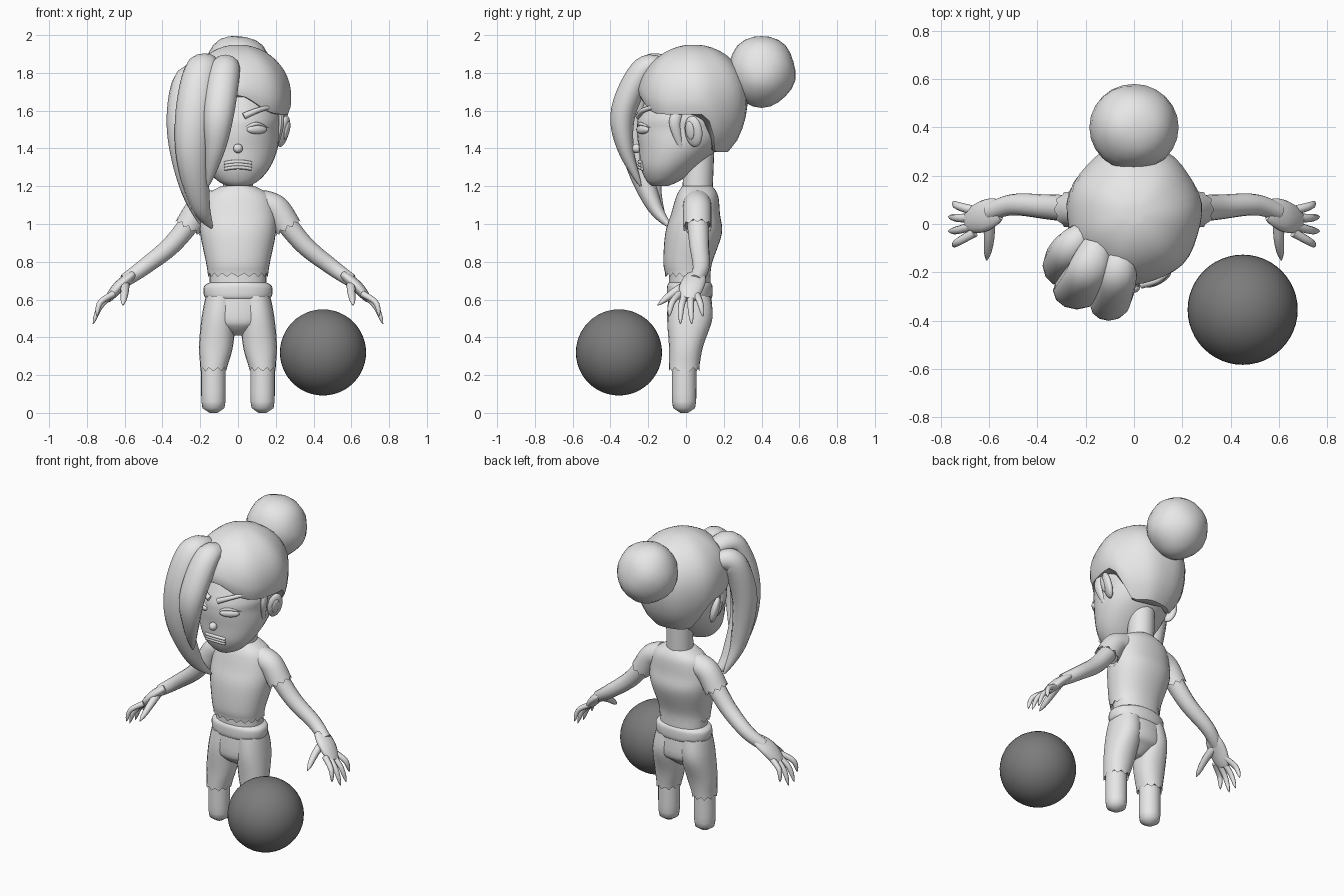
import bpy, bmesh, math
from mathutils import Vector, Matrix, Euler

if "Cube" in bpy.data.objects:
    bpy.data.objects.remove(bpy.data.objects["Cube"])


def material(name, value):
    mat = bpy.data.materials.new(name)
    mat.use_nodes = True
    colour = (value, value, value, 1)
    mat.diffuse_color = colour
    mat.node_tree.nodes["Principled BSDF"].inputs["Base Color"].default_value = colour
    return mat


LIGHT = material("light grey", .8)
DARK = material("dark grey", .2)
X, Y, Z = Vector((1, 0, 0)), Vector((0, 1, 0)), Vector((0, 0, 1))
TOOTH = .02


def finish(name, bm, mat=LIGHT, mirror=False):
    bmesh.ops.recalc_face_normals(bm, faces=bm.faces[:])
    mesh = bpy.data.meshes.new(name)
    bm.to_mesh(mesh)
    bm.free()
    mesh.materials.append(mat)
    mesh.shade_smooth()
    mesh.set_sharp_from_angle(angle=math.radians(50))
    obj = bpy.data.objects.new(name, mesh)
    bpy.context.scene.collection.objects.link(obj)
    if mirror:
        obj.modifiers.new("Mirror", 'MIRROR').use_mirror_merge = False


def spline(rows, steps):
    """Catmull-Rom resampling of rows of numbers."""
    rows = [tuple(row) for row in rows]
    padded = [rows[0]] + rows + [rows[-1]]
    result = []
    for quad in zip(padded, padded[1:], padded[2:], padded[3:]):
        for k in range(steps):
            t = k / steps
            result.append([q + t / 2 * (r - p + t * (2*p - 5*q + 4*r - s + t * (3*(q - r) + s - p)))
                           for p, q, r, s in zip(*quad)])
    return result + [list(rows[-1])]


def section(centre, u, v, width, depth, sides, power=2):
    """Ellipse, or a squarer oval for a higher power."""
    ring = []
    for i in range(sides):
        angle = math.tau * i / sides
        c, s = (math.copysign(abs(f) ** (2 / power), f) for f in (math.cos(angle), math.sin(angle)))
        ring.append(centre + u * c * width + v * s * depth)
    return ring


def add_hem(rings, along):
    """Cut the last ring into teeth and tuck the cloth back inside."""
    middle = sum(rings[-1], Vector()) / len(rings[-1])
    rings[-1] = [p + along * TOOTH * (i % 2) for i, p in enumerate(rings[-1])]
    rings.append([p.lerp(middle, .1) - along * TOOTH for p in rings[-1]])


def skin(name, rings, mirror=False):
    bm = bmesh.new()
    rings = [[bm.verts.new(p) for p in ring] for ring in rings]
    for low, high in zip(rings, rings[1:]):
        for i in range(len(low)):
            bm.faces.new((low[i - 1], low[i], high[i], high[i - 1]))
    bm.faces.new(rings[0])
    bm.faces.new(rings[-1])
    finish(name, bm, mirror=mirror)


# Rules for how a tube's radius changes along its length
def even(t):
    return 1


def taper(t):
    return 1 - .4 * t


def swell(t):
    return math.sin(math.pi * (.2 + .78 * t))


def palm_shape(t):
    return math.sin(math.pi * (.25 + .55 * t))


def blunt(t):
    return max(.1, 1 - t ** 12) ** .5


def tip(t):
    return max(.1, (1 - .3 * t) * (1 - t ** 6))


def tube(name, points, width, depth, shape, ref=Y, sides=16, hem=False, mirror=False):
    """Tube along a smooth path; width runs along the ref axis."""
    path = [Vector(p) for p in spline(points, 8)]
    last = len(path) - 1
    rings = []
    for k, centre in enumerate(path):
        along = (path[min(k + 1, last)] - path[max(k - 1, 0)]).normalized()
        side = (ref - along * ref.dot(along)).normalized()
        size = shape(k / last)
        rings.append(section(centre, side, along.cross(side), width * size, depth * size, sides))
    if hem:
        add_hem(rings, along)
    skin(name, rings, mirror)


def stack(name, rows, x=(0, 0), sides=32, power=2.2, hem=False, mirror=False):
    """Level ovals; each row is height, y centre, half width, half depth."""
    rows = spline(rows, 4)
    rings = []
    for k, (z, y, width, depth) in enumerate(rows):
        across = x[0] + (x[1] - x[0]) * k / (len(rows) - 1)
        rings.append(section(Vector((across, y, z)), X, Y, width, depth, sides, power))
    if hem:
        add_hem(rings, -Z)
    skin(name, rings, mirror)


def ball(name, centre, scale, rot=(0, 0, 0), mat=LIGHT, mirror=False, sides=24, lump=0):
    bm = bmesh.new()
    bmesh.ops.create_uvsphere(bm, u_segments=sides, v_segments=sides // 2, radius=1)
    for v in bm.verts:
        v.co *= 1 + lump * math.sin(4 * v.co.x + 1) * math.sin(5 * v.co.z) * math.cos(3 * v.co.y)
    bm.transform(Matrix.LocRotScale(Vector(centre), Euler(rot), Vector(scale)))
    finish(name, bm, mat, mirror)


# Head and neck
stack("head", [(1.2, -.14, .05, .04), (1.23, -.12, .11, .09), (1.3, -.09, .17, .15),
               (1.4, -.04, .21, .21), (1.5, -.01, .22, .25), (1.6, 0, .22, .24), (1.9, 0, .1, .1)],
      power=2)
tube("neck", [(0, .07, 1.4), (0, .06, 1.15)], .08, .08, even, sides=24)
ball("ear", (.24, .04, 1.49), (.025, .05, .085), (0, .25, -.45), mirror=True)
ball("inner_ear", (.26, .02, 1.495), (.01, .025, .05), (0, .25, -.45), mirror=True)

# Face
ball("eye", (.1, -.23, 1.5), (.06, .02, .024), (0, 0, .5), mirror=True)
tube("eyelid", [(.04, -.25, 1.51), (.1, -.24, 1.53), (.16, -.19, 1.51)], .01, .01, swell,
     ref=Z, sides=8, mirror=True)
tube("eyebrow", [(.03, -.25, 1.57), (.1, -.23, 1.6), (.17, -.17, 1.62)], .018, .018, taper,
     ref=Z, sides=8, mirror=True)
ball("nose", (0, -.26, 1.4), (.025, .025, .025))
for part, height in (("upper_lip", 1.33), ("teeth", 1.315), ("lower_lip", 1.3)):
    curve = [(k * .035, -.247 + .004 * k * k, height - .002 * k * k) for k in range(-2, 3)]
    tube(part, curve, .01, .01, even, ref=Z, sides=8)


# Hair cap: an egg trimmed by a hairline that dips behind the ears
def hair_point(degrees, level, inset=1):
    angle = math.radians(degrees)
    dip = min(1, max(0, (abs(degrees) - 100) / 30))
    low = 1.58 + .1 * max(0, math.cos(angle)) ** 8 - .2 * dip * dip * (3 - 2 * dip)
    z = low + (1.948 - low) * level
    rise = z - 1.67
    radius = .28 * math.sqrt(1 - (rise / (.28 if rise > 0 else .38)) ** 2)
    radius *= inset * (1 + .015 * math.sin(7 * angle + 5 * z))
    return Vector((radius * math.sin(angle), .04 - 1.04 * radius * math.cos(angle), z))


columns = range(-180, 180, 9)
hair_rings = [[hair_point(a, 0, inset) for a in columns] for inset in (.85, .97)]
for k in range(1, 15):
    hair_rings.append([hair_point(a, math.sin(k / 14 * math.pi / 2)) for a in columns])
skin("hair_cap", hair_rings)
ball("hair_bun", (0, .4, 1.81), (.185, .18, .19), lump=.035)
tube("sideburn", [(.22, -.03, 1.62), (.23, -.06, 1.53), (.2, -.02, 1.38)], .03, .015, swell,
     sides=10, mirror=True)

# Long locks falling over one side of the face
tube("inner_lock", [(-.06, -.1, 1.82), (-.07, -.22, 1.82), (-.1, -.33, 1.6), (-.12, -.32, 1.4),
                    (-.16, -.24, 1.2)], .085, .07, swell, ref=X, sides=12)
tube("middle_lock", [(-.15, -.08, 1.83), (-.19, -.2, 1.82), (-.23, -.27, 1.6), (-.24, -.26, 1.35),
                     (-.2, -.17, 1.1), (-.14, -.08, .98)], .1, .08, swell, ref=X, sides=12)
tube("outer_lock", [(-.2, -.03, 1.77), (-.27, -.11, 1.75), (-.3, -.18, 1.5), (-.26, -.18, 1.2),
                    (-.2, -.11, 1)], .08, .08, swell, ref=X, sides=12)

# Shirt with ragged hems
stack("shirt_body", [(1.2, .06, .09, .08), (1.15, .06, .17, .11), (1.05, .05, .2, .13),
                     (.95, .04, .2, .15), (.8, .01, .17, .13), (.74, .01, .16, .12)],
      sides=36, hem=True)
tube("sleeve", [(.12, .06, 1.11), (.2, .06, 1.08), (.26, .06, .99)], .075, .073, even,
     sides=20, hem=True, mirror=True)

# Arms, palms and fingers
tube("arm", [(.22, .06, 1.05), (.35, .07, .89), (.5, .08, .77), (.6, .05, .7)], .06, .058, taper,
     mirror=True)
tube("palm", [(.56, .06, .73), (.63, .03, .67), (.69, .01, .6)], .065, .03, palm_shape,
     mirror=True)
for i, finger in enumerate(("index", "middle", "ring", "little")):
    spread = i - 1.5
    droop = spread * spread
    tube(finger + "_finger",
         [(.66, .03 * spread + .01, .63), (.73, .05 * spread, .56 + .01 * droop),
          (.77 - .01 * droop, .06 * spread, .465 + .02 * droop)],
         .02, .018, tip, sides=8, mirror=True)
tube("thumb", [(.6, .03, .69), (.6, -.06, .64), (.61, -.15, .57)], .026, .026, tip,
     ref=X, sides=8, mirror=True)

# Waist, belt and trousers
stack("waist", [(.8, .02, .15, .11), (.64, .02, .15, .11)])
stack("belt", [(.69, .02, .15, .11), (.67, .02, .18, .12), (.62, .02, .18, .12),
               (.6, .02, .16, .11)])
stack("trouser_seat", [(.65, .02, .16, .11), (.5, .02, .17, .12), (.45, .01, .11, .09),
                       (.41, .01, .03, .04)])
stack("trouser_leg", [(.62, .02, .08, .11), (.5, .02, .09, .12), (.35, 0, .09, .09),
                      (.24, -.01, .07, .08)], x=(.09, .13), sides=20, hem=True, mirror=True)
tube("lower_leg", [(.13, -.01, .3), (.13, -.01, 0)], .065, .065, blunt, sides=24, mirror=True)

# Ball at the feet
ball("ball", (.45, -.355, .32), (.228, .228, .228), mat=DARK, sides=48)
